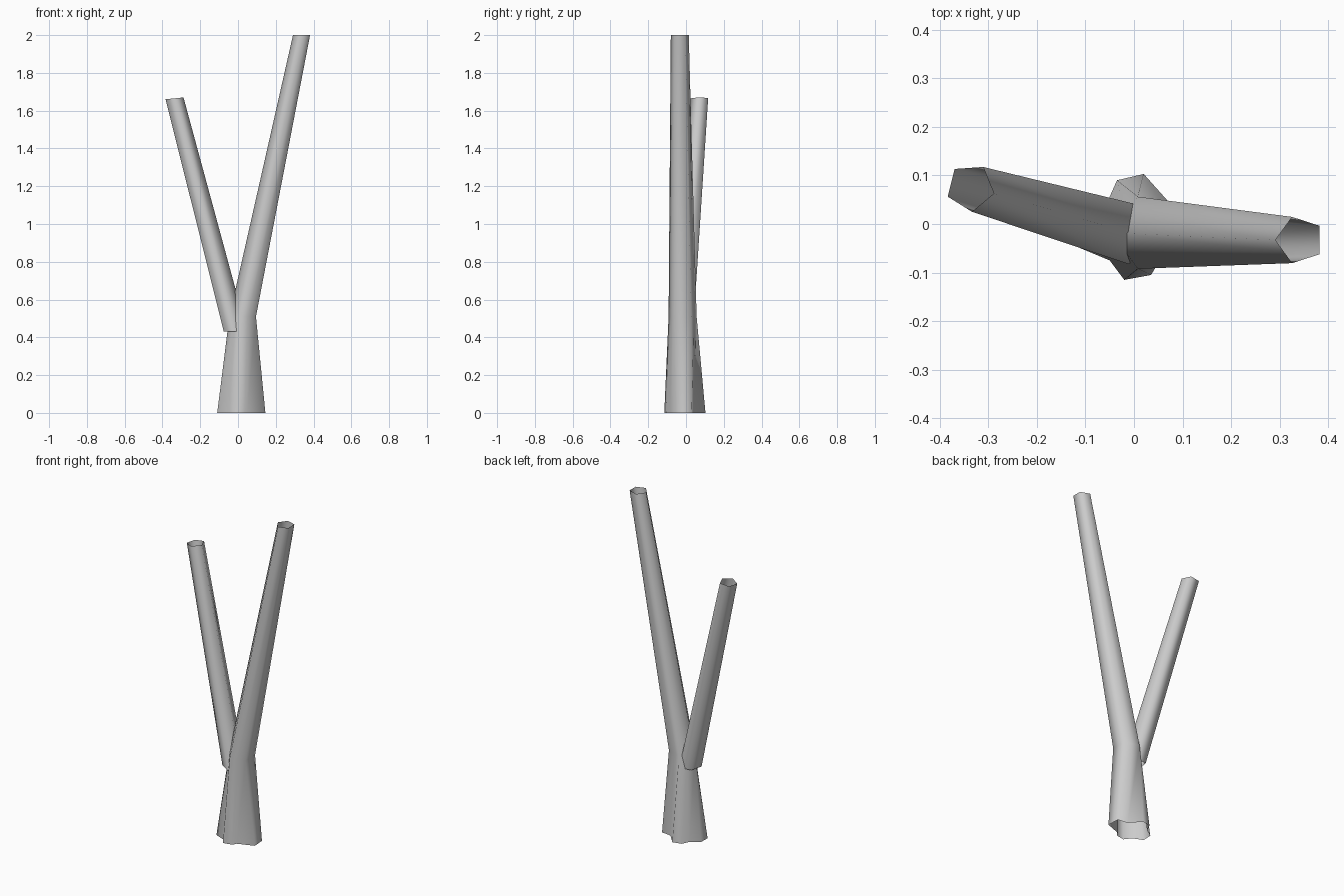
import bpy, bmesh
from math import sin, cos, radians
from mathutils import Vector

if "Cube" in bpy.data.objects:
    bpy.data.objects.remove(bpy.data.objects["Cube"])


def pentagon(center, radius, start, tilt=0.0):
    """Five points around a centre; tilt raises the +x side."""
    pts = []
    for i in range(5):
        a = radians(start + 72 * i)
        pts.append(Vector(center) + radius * Vector((cos(a), sin(a), tilt * cos(a))))
    return pts


def sample(ring, params):
    """Points along a ring's outline, measured in corners."""
    out = []
    for t in params:
        i = int(t)
        out.append(ring[i % 5].lerp(ring[(i + 1) % 5], t - i))
    return out


def loft(name, rings):
    """Open-ended smooth tube through matching rings."""
    bm = bmesh.new()
    loops = [[bm.verts.new(p) for p in ring] for ring in rings]
    n = len(loops[0])
    for lo, hi in zip(loops, loops[1:]):
        for i in range(n):
            j = (i + 1) % n
            bm.faces.new((lo[i], lo[j], hi[j], hi[i]))
    bmesh.ops.remove_doubles(bm, verts=bm.verts, dist=0.0005)
    for f in bm.faces:
        f.smooth = True
    me = bpy.data.meshes.new(name)
    bm.to_mesh(me)
    bm.free()
    ob = bpy.data.objects.new(name, me)
    bpy.context.collection.objects.link(ob)
    return ob


# Trunk: four root lobes at the base, narrowing to a leaning pentagon
root_outline = [(0.145, -0.045), (0.14, 0.03), (0.078, 0.038),
                (0.02, 0.103), (-0.035, 0.09), (-0.055, 0.045),
                (-0.108, 0.01), (-0.11, -0.05), (-0.05, -0.075),
                (-0.02, -0.115), (0.035, -0.105), (0.048, -0.08)]
corner_map = [4, 0, 0.5, 1, 1, 1.5, 2, 2, 2.5, 3, 3, 3.5]
fork = pentagon((0.032, -0.018, 0.51), 0.078, 36)
tip = pentagon((0.341, -0.033, 2.0), 0.05, 36)
loft("trunk", [[Vector((x, y, 0)) for x, y in root_outline],
               sample(fork, corner_map),
               sample(tip, corner_map)])

# Side branch, rooted inside the trunk
loft("branch", [pentagon((-0.015, -0.018, 0.43), 0.065, -14),
                pentagon((-0.337, 0.075, 1.665), 0.05, -14, 0.1)])
